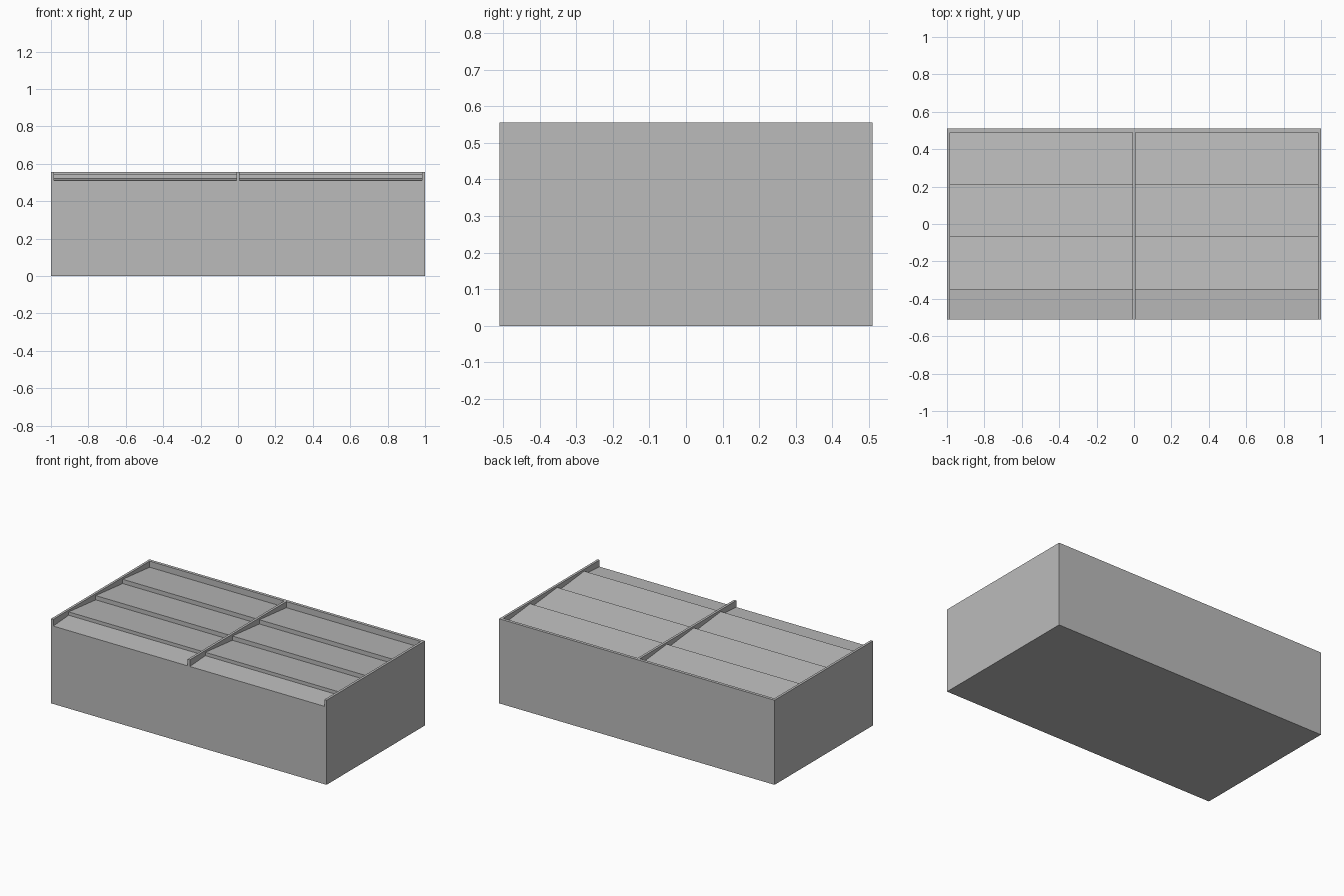
import bpy, bmesh

if "Cube" in bpy.data.objects:
    bpy.data.objects.remove(bpy.data.objects["Cube"])

grey = bpy.data.materials.new("plain grey")
grey.diffuse_color = (0.5, 0.5, 0.5, 1)
grey.use_nodes = True
grey.node_tree.nodes["Principled BSDF"].inputs["Base Color"].default_value = grey.diffuse_color

HALF_D, TOP = 0.51, 0.555
SIDE_T, BACK_T, MID_T = 0.016, 0.02, 0.016
RIDGE, VALLEY = 0.543, 0.515


def prism(name, profile, x0, x1):
    """Extrude a (y, z) outline along x."""
    bm = bmesh.new()
    face = bm.faces.new([bm.verts.new((x0, y, z)) for y, z in profile])
    ext = bmesh.ops.extrude_face_region(bm, geom=[face])
    moved = [g for g in ext["geom"] if isinstance(g, bmesh.types.BMVert)]
    bmesh.ops.translate(bm, verts=moved, vec=(x1 - x0, 0, 0))
    bmesh.ops.recalc_face_normals(bm, faces=bm.faces)
    me = bpy.data.meshes.new(name)
    bm.to_mesh(me)
    bm.free()
    me.materials.append(grey)
    ob = bpy.data.objects.new(name, me)
    bpy.context.collection.objects.link(ob)


def rect(y0, y1):
    return [(y0, 0), (y1, 0), (y1, TOP), (y0, TOP)]


# Sawtooth roof section: front eave, then three panels falling to the back
steps = [-0.35, -0.07, 0.21, 0.49]
roof = [(-HALF_D, 0), (-HALF_D, 0.511), (steps[0], 0.521)]
for front, back in zip(steps, steps[1:]):
    roof += [(front, RIDGE), (back, VALLEY)]
roof.append((steps[-1], 0))

# Two roof bays with the body beneath them
prism("left_bay", roof, -1 + SIDE_T, -MID_T / 2)
prism("right_bay", roof, MID_T / 2, 1 - SIDE_T)

# Parapet walls around and between the bays
back_inner = HALF_D - BACK_T
prism("left_wall", rect(-HALF_D, back_inner), -1, -1 + SIDE_T)
prism("right_wall", rect(-HALF_D, back_inner), 1 - SIDE_T, 1)
prism("middle_wall", rect(-HALF_D, back_inner), -MID_T / 2, MID_T / 2)
prism("back_wall", rect(back_inner, HALF_D), -1, 1)
